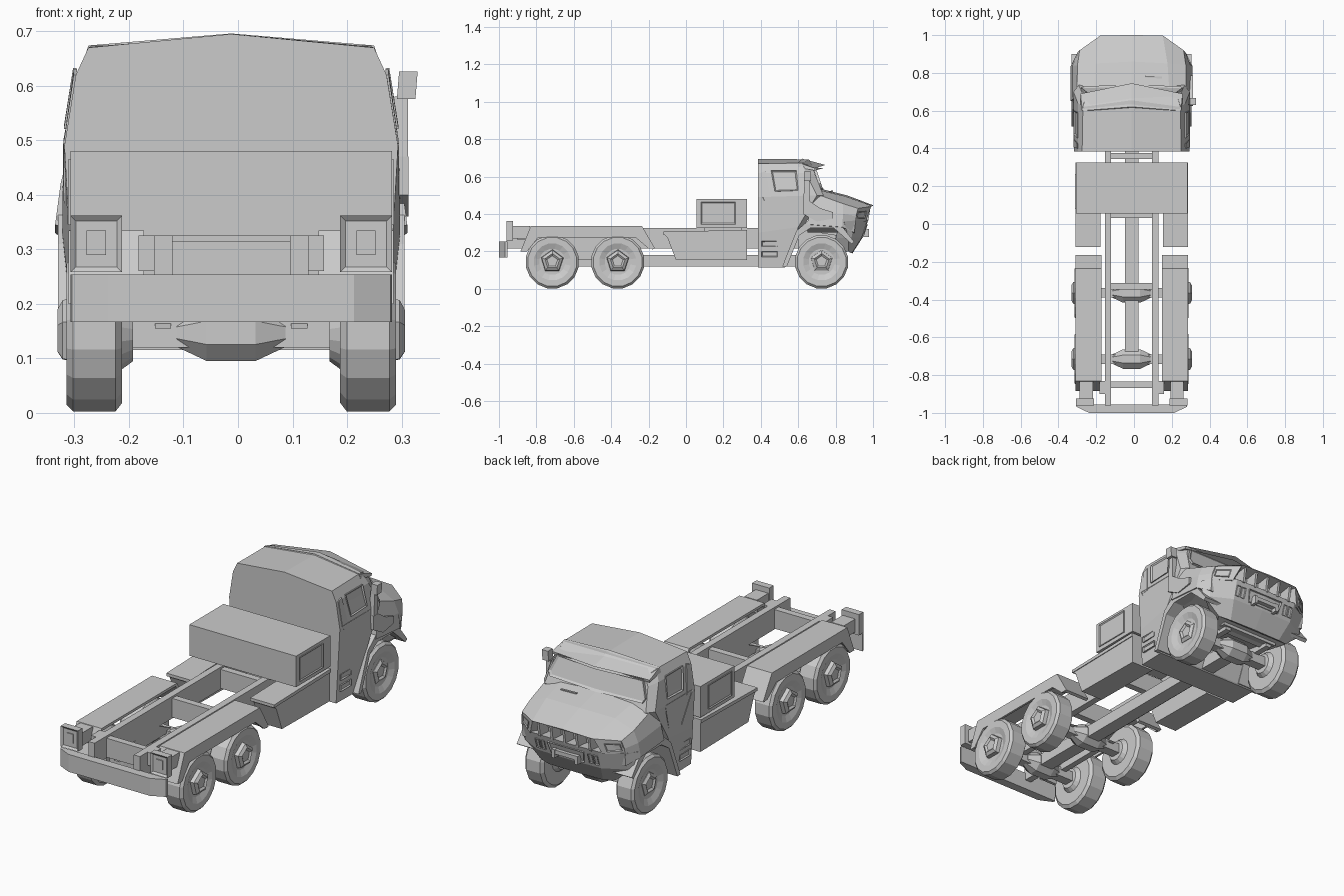
import bpy, bmesh, math
from mathutils import Vector

C = -0.0125          # vehicle centre line (the snorkel widens the right side)
SIDES = (("left", -1), ("right", 1))


def make(name, verts, faces, inset=None, inset_face=None):
    me = bpy.data.meshes.new(name)
    bm = bmesh.new()
    vs = [bm.verts.new((v[0] + C, v[1], v[2])) for v in verts]
    fs = [bm.faces.new([vs[i] for i in f]) for f in faces]
    bmesh.ops.recalc_face_normals(bm, faces=bm.faces[:])
    if inset:
        bmesh.ops.inset_region(bm, faces=[fs[inset_face]], thickness=inset[0], depth=inset[1])
    bm.to_mesh(me)
    bm.free()
    ob = bpy.data.objects.new(name, me)
    bpy.context.collection.objects.link(ob)
    return ob


def prism(name, pts, vec, inset=None):
    """Polygon of 3D points pushed along vec, the far face optionally recessed."""
    n = len(pts)
    base = [Vector(p) for p in pts]
    verts = base + [p + Vector(vec) for p in base]
    faces = [list(range(n)), list(range(n, 2 * n))]
    faces += [[i, (i + 1) % n, n + (i + 1) % n, n + i] for i in range(n)]
    return make(name, verts, faces, inset, 1)


def extrude(name, yz, x0, x1, inset=None):
    return prism(name, [(x0, y, z) for y, z in yz], (x1 - x0, 0, 0), inset)


def box(name, x0, x1, y0, y1, z0, z1, inset=None):
    return extrude(name, [(y0, z0), (y1, z0), (y1, z1), (y0, z1)], x0, x1, inset)


def skin(name, rings):
    """Loft mirrored half rings; each ring starts on the centre line."""
    full = [r + [(-x, y, z) for x, y, z in r[:0:-1]] for r in rings]
    m, h, faces = len(full[0]), len(rings[0]), []
    for k in range(len(full) - 1):
        a, b = k * m, (k + 1) * m
        faces += [[a + i, a + (i + 1) % m, b + (i + 1) % m, b + i] for i in range(m)]
    for o in (0, (len(full) - 1) * m):
        faces.append([o, o + 1, o + m - 1])
        faces += [[o + i, o + i + 1, o + m - i - 1, o + m - i] for i in range(1, h - 1)]
    return make(name, [v for r in full for v in r], faces)


def lathe(name, prof, y, z, n, s=1, turn=0.0):
    """Spin (x, radius) profile around an x-axis line."""
    verts, faces = [], []
    for x, r in prof:
        for i in range(n):
            a = 2 * math.pi * i / n + turn
            verts.append((x * s, y + r * math.cos(a), z + r * math.sin(a)))
    for k in range(len(prof) - 1):
        a, b = k * n, k * n + n
        faces += [[a + i, a + (i + 1) % n, b + (i + 1) % n, b + i] for i in range(n)]
    faces += [list(range(n)), list(range(len(verts) - n, len(verts)))]
    return make(name, verts, faces)


# wheels, axles and differentials
for label, wy in (("rear", -0.715), ("middle", -0.365), ("front", 0.725)):
    out = 0.302 if label == "front" else 0.319
    for side, s in SIDES:
        lathe(f"{label}_wheel_{side}", [(.18, .05), (.2, .065), (.2, .128), (.212, .144), (.29, .144),
              (.302, .132), (.302, .1), (.29, .07)], wy, .144, 16, s, math.pi / 16)
        lathe(f"{label}_hub_{side}", [(.28, .065), (out - .01, .06), (out, .042), (out - .008, .03)],
              wy, .147, 5, s, .3)
    box(f"{label}_axle", -.2, .2, wy - .025, wy + .025, .12, .17)
    lathe(f"{label}_differential", [(-.1, .028), (-.045, .056), (.045, .056), (.1, .028)],
          wy, .147, 8, 1, math.pi / 8)

# chassis
for side, s in SIDES:
    box(f"frame_rail_{side}", s * .108, s * .142, -.96, .85, .215, .325)
    extrude(f"rear_spring_{side}", [(-.76, .155), (-.32, .155), (-.45, .215), (-.63, .215)], s * .11, s * .14)
    box(f"front_spring_{side}", s * .11, s * .14, .62, .84, .165, .22)
box("drive_shaft", -.035, .035, -.74, .72, .12, .18)
for i, y in enumerate((-.85, -.33, .05, .36)):
    box(f"cross_member_{i + 1}", -.11, .11, y - .017, y + .017, .22, .315)

# rear fenders, tail lamps and bumper
SHEET = [(-.885, .2), (-.83, .335), (-.235, .335), (-.165, .215), (-.18, .21), (-.245, .322), (-.822, .322), (-.87, .2)]
SKIRT = [(-.885, .2), (-.83, .335), (-.235, .335), (-.165, .215), (-.2, .215), (-.27, .275), (-.79, .275), (-.85, .2)]
for side, s in SIDES:
    extrude(f"rear_fender_{side}", SHEET, s * .16, s * .297)
    extrude(f"rear_fender_skirt_{side}", SKIRT, s * .287, s * .298)
    box(f"fender_bracket_{side}", s * .14, s * .17, -.9, -.83, .26, .325)
    box(f"lamp_arm_{side}", s * .205, s * .275, -.935, -.835, .27, .335)
    prism(f"tail_lamp_{side}", [(s * .2, -.925, .258), (s * .295, -.925, .258), (s * .295, -.925, .362),
          (s * .2, -.925, .362)], (0, -.035, 0), (.014, -.008))
    box(f"lamp_lens_{side}", s * .23, s * .265, -.957, -.94, .29, .335)
prism("rear_bumper", [(-.295, -.955, .167), (.295, -.955, .167), (.292, -.968, .167), (.225, -1, .167),
      (-.225, -1, .167), (-.292, -.968, .167)], (0, 0, .087))

# storage box and side tanks
box("storage_box", -.295, .295, .055, .325, .325, .48)
for side, s in SIDES:
    box(f"storage_hatch_{side}", s * .29, s * .299, .08, .265, .345, .465, (.012, -.006))
    extrude(f"side_tank_{side}", [(-.1, .275), (-.055, .158), (.325, .153), (.325, .3), (-.115, .29)],
            s * .17, s * .294)
    extrude(f"tank_lid_{side}", [(-.122, .29), (.325, .297), (.325, .315), (-.122, .305)], s * .165, s * .298)
    box(f"box_support_{side}", s * .11, s * .25, .1, .3, .3, .326)

# cabin shell
skin("cabin", [
    [(0, .385, .695), (.262, .385, .67), (.285, .385, .62), (.306, .385, .49), (.295, .385, .3), (.285, .385, .115)],
    [(0, .655, .692), (.258, .62, .672), (.285, .64, .62), (.308, .7, .5), (.31, .6, .33), (.288, .53, .115)],
    [(0, .7, .655), (.24, .68, .65), (.26, .69, .61), (.28, .735, .5), (.27, .62, .32), (.26, .535, .12)]])
skin("roof_visor", [
    [(0, .62, .696), (.262, .6, .674), (.27, .6, .65), (.01, .62, .655)],
    [(0, .745, .662), (.27, .69, .645), (.268, .688, .632), (.01, .735, .645)]])
prism("windscreen", [(-.235, .682, .638), (.235, .682, .638), (.268, .708, .56), (.255, .716, .535),
      (0, .722, .528), (-.255, .716, .535), (-.268, .708, .56)], (0, .014, .005), (.012, -.007))

# doors: window frame, lower panel, step slots
for side, s in SIDES:
    prism(f"door_window_{side}", [(s * .283, .455, .632), (s * .283, .59, .632), (s * .3, .6, .525),
          (s * .3, .475, .52)], (s * .007, 0, .001), (.01, -.006))
    prism(f"door_panel_{side}", [(s * .301, .405, .5), (s * .301, .62, .5), (s * .3, .59, .37),
          (s * .292, .555, .33), (s * .292, .49, .33)], (s * .007, 0, 0), (.008, -.004))
    prism(f"door_pillar_{side}", [(s * .283, .4, .62), (s * .283, .425, .63), (s * .302, .45, .49),
          (s * .302, .405, .49)], (s * .006, 0, 0))
    for i, z in enumerate((.17, .225)):
        box(f"step_slot_{side}_{i + 1}", s * .28, s * .298, .405, .49, z, z + .03, (.006, -.006))

# bonnet, front fenders and grille
skin("bonnet", [
    [(0, .71, .537), (.2, .7, .53), (.29, .675, .515), (.313, .66, .42), (.323, .65, .345), (.19, .65, .3)],
    [(0, .86, .5), (.19, .85, .495), (.287, .84, .455), (.312, .84, .4), (.323, .835, .33), (.19, .83, .3)],
    [(0, 1, .447), (.165, .998, .442), (.275, .92, .43), (.285, .91, .39), (.285, .9, .3), (.19, .89, .28)]])
FLARE = [(.515, .12), (.59, .31), (.655, .365), (.81, .365), (.9, .25), (.885, .24), (.79, .325), (.665, .325),
         (.605, .285), (.54, .12)]
for side, s in SIDES:
    extrude(f"wheel_arch_{side}", FLARE, s * .19, s * .318)
    prism(f"front_corner_{side}", [(s * .168, .99, .44), (s * .275, .917, .43), (s * .288, .9, .36),
          (s * .2, .962, .36)], (-s * .02, -.035, 0))
    prism(f"headlamp_{side}", [(s * .205, .957, .415), (s * .265, .915, .412), (s * .272, .907, .378),
          (s * .215, .95, .375)], (s * .005, .007, 0), (.006, -.004))
for i in range(5):
    x = -.14 + .07 * i
    prism(f"grille_bar_{i + 1}", [(x - .006, .91, .365), (x + .006, .91, .365), (x + .006, .975, .365),
          (x - .006, .975, .365)], (0, .012, .075))

# front bumper with lamps and recovery bar
skin("front_bumper", [
    [(0, .975, .37), (.18, .97, .37), (.288, .905, .365), (.318, .845, .36), (.19, .82, .36)],
    [(0, .945, .275), (.175, .94, .275), (.28, .885, .275), (.3, .868, .275), (.18, .8, .27)],
    [(0, .89, .19), (.15, .887, .19), (.2, .875, .195), (.21, .868, .2), (.16, .79, .18)]])
prism("bumper_recess", [(-.1, .962, .348), (.1, .962, .348), (.09, .942, .288), (-.09, .942, .288)],
      (0, .01, -.003), (.008, -.008))
box("recovery_bar", -.07, .07, .945, .975, .298, .318)
for side, s in SIDES:
    box(f"recovery_hook_{side}", s * .055, s * .072, .925, .978, .278, .32)
    for i, x in enumerate((.12, .15)):
        prism(f"bumper_lamp_{side}_{i + 1}", [(s * x, .958, .345), (s * (x + .022), .956, .345),
              (s * (x + .022), .94, .295), (s * x, .942, .295)], (0, .01, -.003), (.004, -.005))
prism("front_skid_plate", [(-.16, .6, .22), (.16, .6, .22), (.16, .85, .18), (-.16, .85, .18)], (0, 0, .1))

# raised air intake on the right side
extrude("intake_base", [(.625, .4), (.7, .36), (.785, .375), (.785, .41), (.72, .43), (.66, .47), (.625, .47)],
        .295, .325)
extrude("intake_pipe", [(.625, .45), (.66, .45), (.66, .58), (.635, .58)], .3, .324)
prism("intake_cap", [(.304, .63, .576), (.338, .63, .576), (.338, .668, .576), (.304, .668, .576)], (.004, 0, .05))
prism("bonnet_grab_bar", [(.07, .775, .52), (.16, .77, .515), (.16, .78, .515), (.07, .785, .52)], (0, 0, .005))
